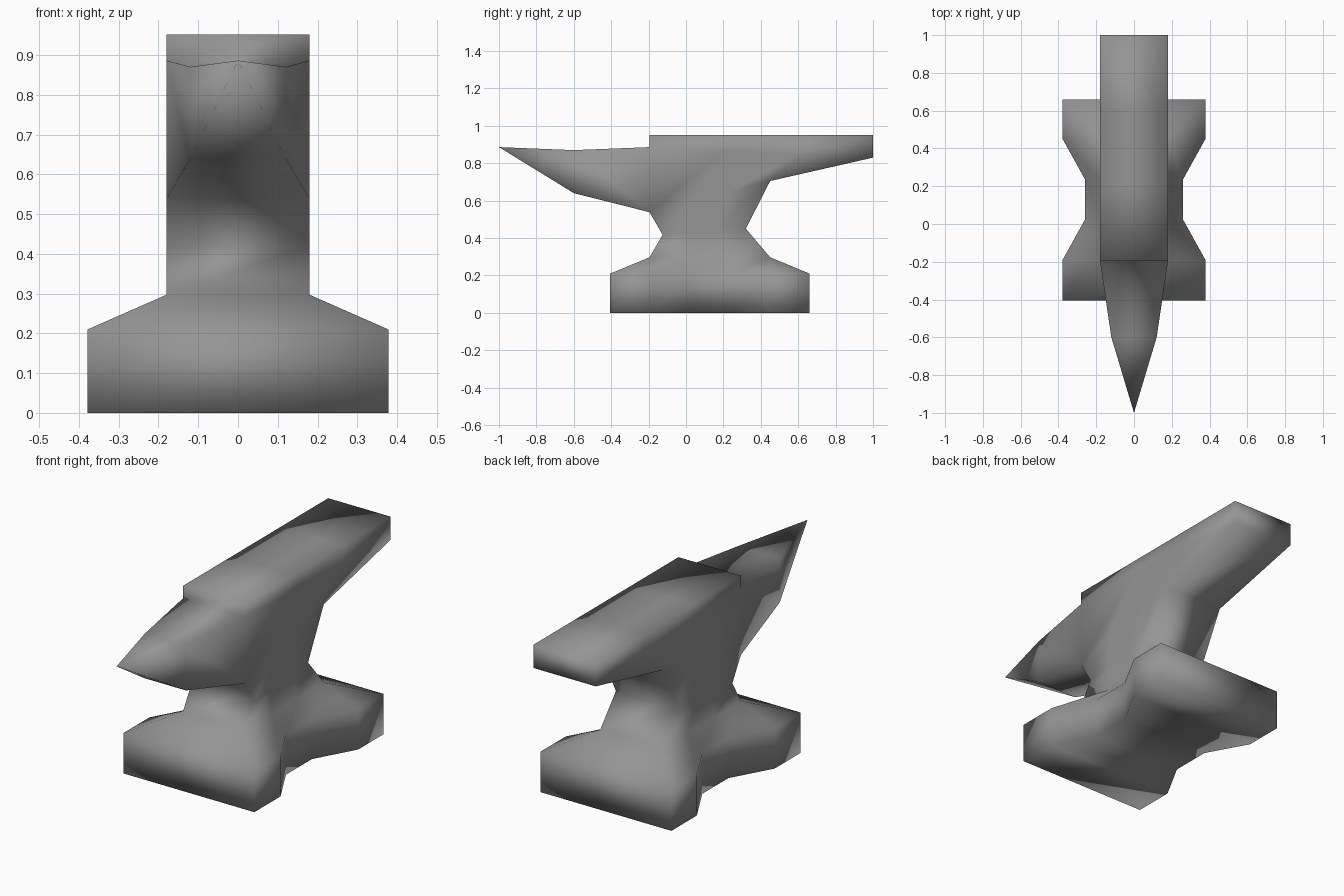
import bpy, bmesh

if "Cube" in bpy.data.objects:
    bpy.data.objects.remove(bpy.data.objects["Cube"])

bm = bmesh.new()


def add_ring(points):
    return [bm.verts.new(p) for p in points]


def bridge(lower, upper, skip=()):
    """Join two rings of equal size with quads."""
    n = len(lower)
    for i in range(n):
        if i not in skip:
            j = (i + 1) % n
            bm.faces.new((lower[i], lower[j], upper[j], upper[i]))


def cap(ring):
    """Close a mirrored ring with quads running across it."""
    for i in range(5):
        bm.faces.new((ring[i], ring[i + 1], ring[10 - i], ring[11 - i]))


def mirrored(half):
    """Right half of a ring, front to back, closed by its mirror image."""
    return half + [(-x, y, z) for x, y, z in reversed(half)]


def foot_ring(z):
    outline = [(0.378, -0.405), (0.378, -0.19), (0.26, 0.023),
               (0.26, 0.237), (0.378, 0.45), (0.378, 0.66)]
    return mirrored([(x, y, z) for x, y in outline])


def body_ring(front, back, x=0.18):
    """Side divided in thirds; the doubled ends merge into single corners."""
    steps = (0, 0, 1 / 3, 2 / 3, 1, 1)
    return mirrored([(x, front[0] + (back[0] - front[0]) * t,
                      front[1] + (back[1] - front[1]) * t) for t in steps])


# Foot, waist and face: one continuous loft, (y, z) at front and back
rings = [add_ring(foot_ring(0)), add_ring(foot_ring(0.21))]
for front, back in [((-0.195, 0.297), (0.45, 0.297)),
                    ((-0.125, 0.417), (0.32, 0.45)),
                    ((-0.195, 0.538), (0.45, 0.705)),
                    ((-0.195, 0.886), (1.0, 0.83)),
                    ((-0.195, 0.951), (1.0, 0.951))]:
    rings.append(add_ring(body_ring(front, back)))
for k in range(len(rings) - 1):
    # the front opening at the fourth level is where the horn starts
    bridge(rings[k], rings[k + 1], skip=(11,) if k == 4 else ())
cap(rings[0])
cap(rings[-1])

# Horn: rectangular sections tapering to a point
horn = []
for y, x, z0, z1 in [(-0.195, 0.18, 0.538, 0.886),
                     (-0.6, 0.12, 0.64, 0.87)]:
    horn.append(add_ring([(-x, y, z0), (x, y, z0), (x, y, z1), (-x, y, z1)]))
bridge(horn[0], horn[1])
tip = bm.verts.new((0, -1.0, 0.886))
for i in range(4):
    bm.faces.new((horn[1][i], horn[1][(i + 1) % 4], tip))

# Weld the parts together
bmesh.ops.remove_doubles(bm, verts=bm.verts[:], dist=0.0005)
bmesh.ops.recalc_face_normals(bm, faces=bm.faces[:])
for f in bm.faces:
    f.smooth = True

# Dark iron
iron = bpy.data.materials.new("dark_iron")
iron.diffuse_color = (0.3, 0.3, 0.3, 1)
iron.use_nodes = True
iron.node_tree.nodes["Principled BSDF"].inputs["Base Color"].default_value = iron.diffuse_color

mesh = bpy.data.meshes.new("anvil")
bm.to_mesh(mesh)
bm.free()
mesh.materials.append(iron)
bpy.context.collection.objects.link(bpy.data.objects.new("anvil", mesh))
